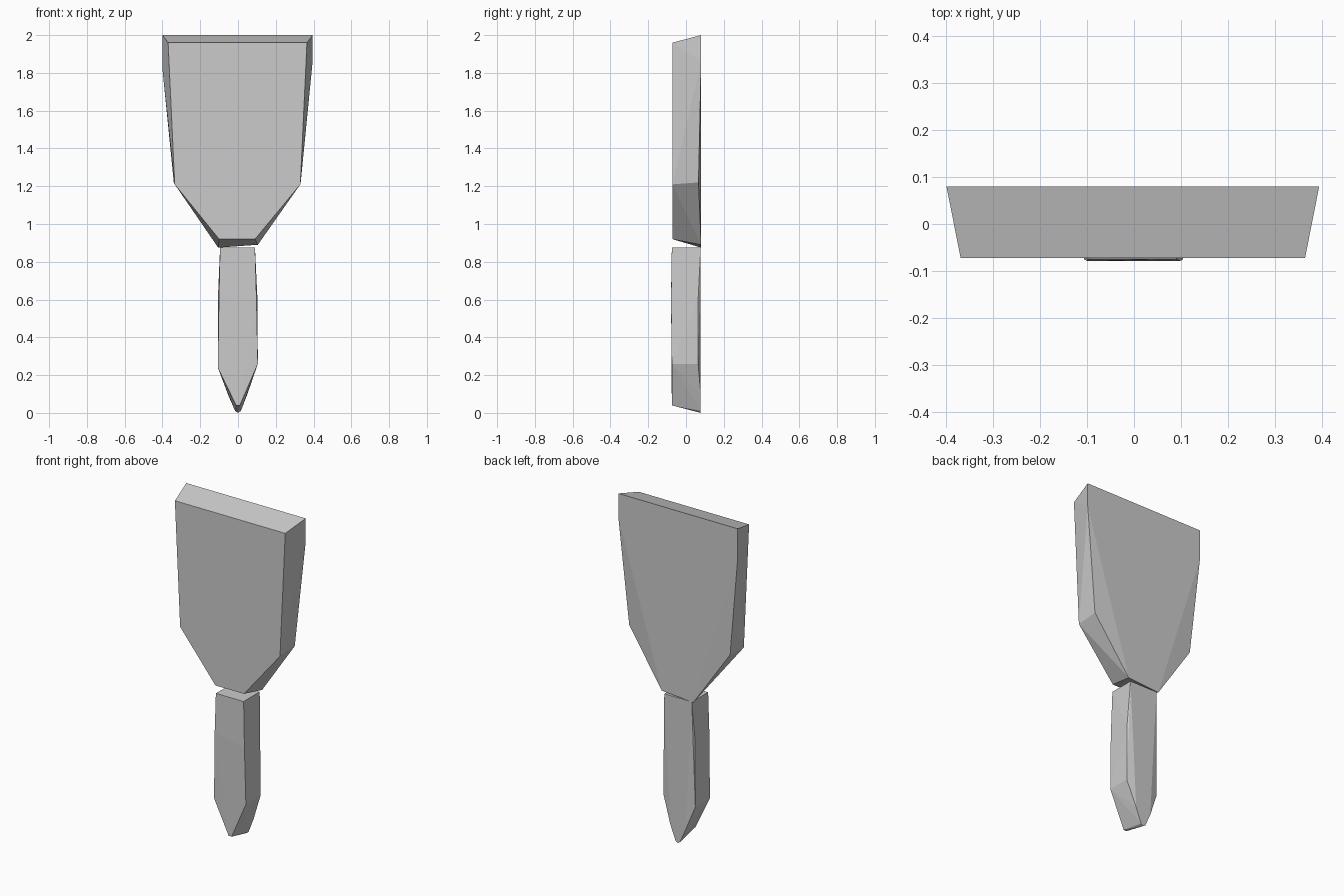
import bpy, bmesh

if "Cube" in bpy.data.objects:
    bpy.data.objects.remove(bpy.data.objects["Cube"])


def faceted_block(name, layers):
    """Convex chiselled block from (y, [(x, z), ...]) outlines."""
    bm = bmesh.new()
    for y, outline in layers:
        for x, z in outline:
            bm.verts.new((x, y, z))
    hull = bmesh.ops.convex_hull(bm, input=bm.verts[:])
    inner = [v for v in hull["geom_interior"] if isinstance(v, bmesh.types.BMVert)]
    bmesh.ops.delete(bm, geom=inner, context='VERTS')
    bmesh.ops.dissolve_limit(bm, angle_limit=0.01, verts=bm.verts[:], edges=bm.edges[:])
    bmesh.ops.recalc_face_normals(bm, faces=bm.faces[:])
    mesh = bpy.data.meshes.new(name)
    bm.to_mesh(mesh)
    bm.free()
    obj = bpy.data.objects.new(name, mesh)
    bpy.context.collection.objects.link(obj)
    return obj


# Broad upper blade: small front face, larger back, chipped back edges
faceted_block("upper_blade", [
    (-0.072, [(-0.37, 1.96), (0.365, 1.96), (0.33, 1.21),
              (0.09, 0.92), (-0.10, 0.92), (-0.335, 1.21)]),
    (0.066, [(0.332, 1.22), (-0.34, 1.22)]),
    (0.08, [(-0.40, 2.0), (0.395, 2.0), (0.395, 1.86),
            (0.105, 0.89), (-0.105, 0.875), (-0.40, 1.82)]),
])

# Narrow lower spike with a pointed tip
faceted_block("lower_spike", [
    (-0.075, [(-0.095, 0.875), (0.09, 0.875), (0.105, 0.26),
              (0.01, 0.04), (-0.01, 0.04), (-0.107, 0.24)]),
    (-0.079, [(0.098, 0.60), (-0.10, 0.64)]),
    (0.064, [(0.105, 0.26), (-0.107, 0.24), (0.103, 0.60), (-0.105, 0.64)]),
    (0.078, [(-0.093, 0.875), (0.09, 0.875), (0.05, 0.10), (0.015, 0.01),
             (0.0, 0.0), (-0.015, 0.01), (-0.05, 0.09)]),
])
